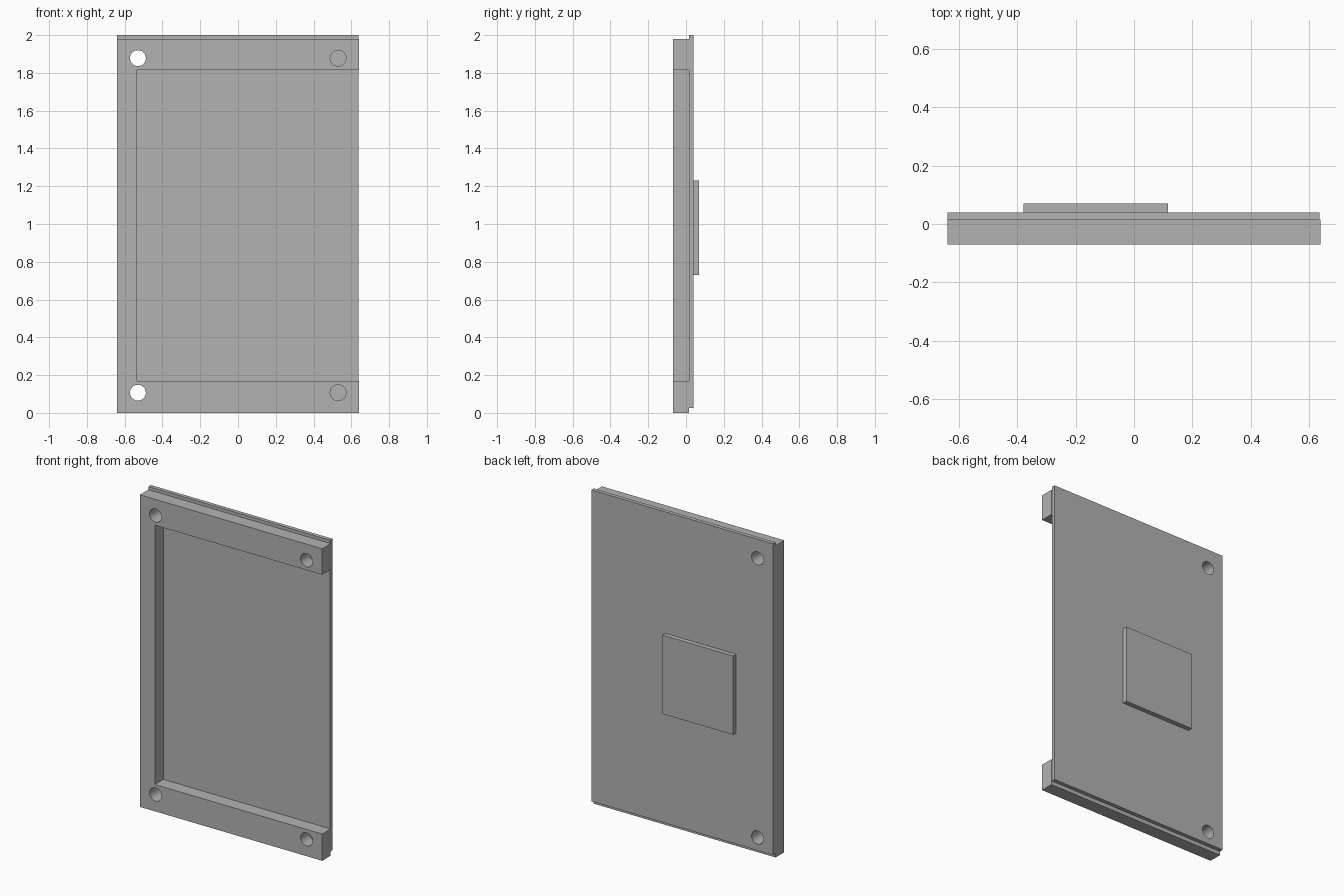
import bpy
import bmesh

if "Cube" in bpy.data.objects:
    bpy.data.objects.remove(bpy.data.objects["Cube"])

# Single plain grey
grey = bpy.data.materials.new("plain_grey")
grey.use_nodes = True
colour = (0.45, 0.45, 0.45, 1)
grey.diffuse_color = colour
grey.node_tree.nodes["Principled BSDF"].inputs["Base Color"].default_value = colour


def extrude_profile(name, points, y0, y1):
    """Extrude an (x, z) outline from y0 to y1."""
    bm = bmesh.new()
    face = bm.faces.new([bm.verts.new((x, y0, z)) for x, z in points])
    result = bmesh.ops.extrude_face_region(bm, geom=[face])
    verts = [g for g in result["geom"] if isinstance(g, bmesh.types.BMVert)]
    bmesh.ops.translate(bm, verts=verts, vec=(0, y1 - y0, 0))
    bmesh.ops.recalc_face_normals(bm, faces=bm.faces)
    mesh = bpy.data.meshes.new(name)
    bm.to_mesh(mesh)
    bm.free()
    mesh.materials.append(grey)
    obj = bpy.data.objects.new(name, mesh)
    bpy.context.collection.objects.link(obj)
    return obj


def rectangle(x0, x1, z0, z1):
    return [(x0, z0), (x1, z0), (x1, z1), (x0, z1)]


W = 0.64        # half width
SEAM = 0.015    # where the frame meets the back plate
INNER = -0.535  # inner edge of the upright

# C-shaped front frame, open on the left side
frame = extrude_profile("front_frame", [
    (-W, 0), (W, 0), (W, 0.17), (INNER, 0.17),
    (INNER, 1.815), (W, 1.815), (W, 1.98), (-W, 1.98)], -0.07, SEAM)

# Back plate, shifted slightly upward, with its raised pad
plate = extrude_profile("back_plate", rectangle(-W, W - 0.003, 0.025, 2), SEAM, 0.04)
extrude_profile("raised_pad", rectangle(-0.38, 0.117, 0.73, 1.23), 0.04, 0.07)


def drill(target, x, z):
    bpy.ops.mesh.primitive_cylinder_add(
        vertices=40, radius=0.042, depth=0.4,
        location=(x, 0, z), rotation=(1.570796, 0, 0))
    cutter = bpy.context.object
    cutter.name = "hole_cutter"
    cutter.data.materials.append(grey)
    cutter.hide_render = True
    cutter.hide_set(True)
    cut = target.modifiers.new("screw_hole", "BOOLEAN")
    cut.operation = "DIFFERENCE"
    cut.solver = "EXACT"
    cut.object = cutter


# Corner screw holes: through on the right, stopped by the plate on the left
for z in (0.107, 1.878):
    for x in (-0.53, 0.53):
        drill(frame, x, z)
    drill(plate, -0.53, z)
